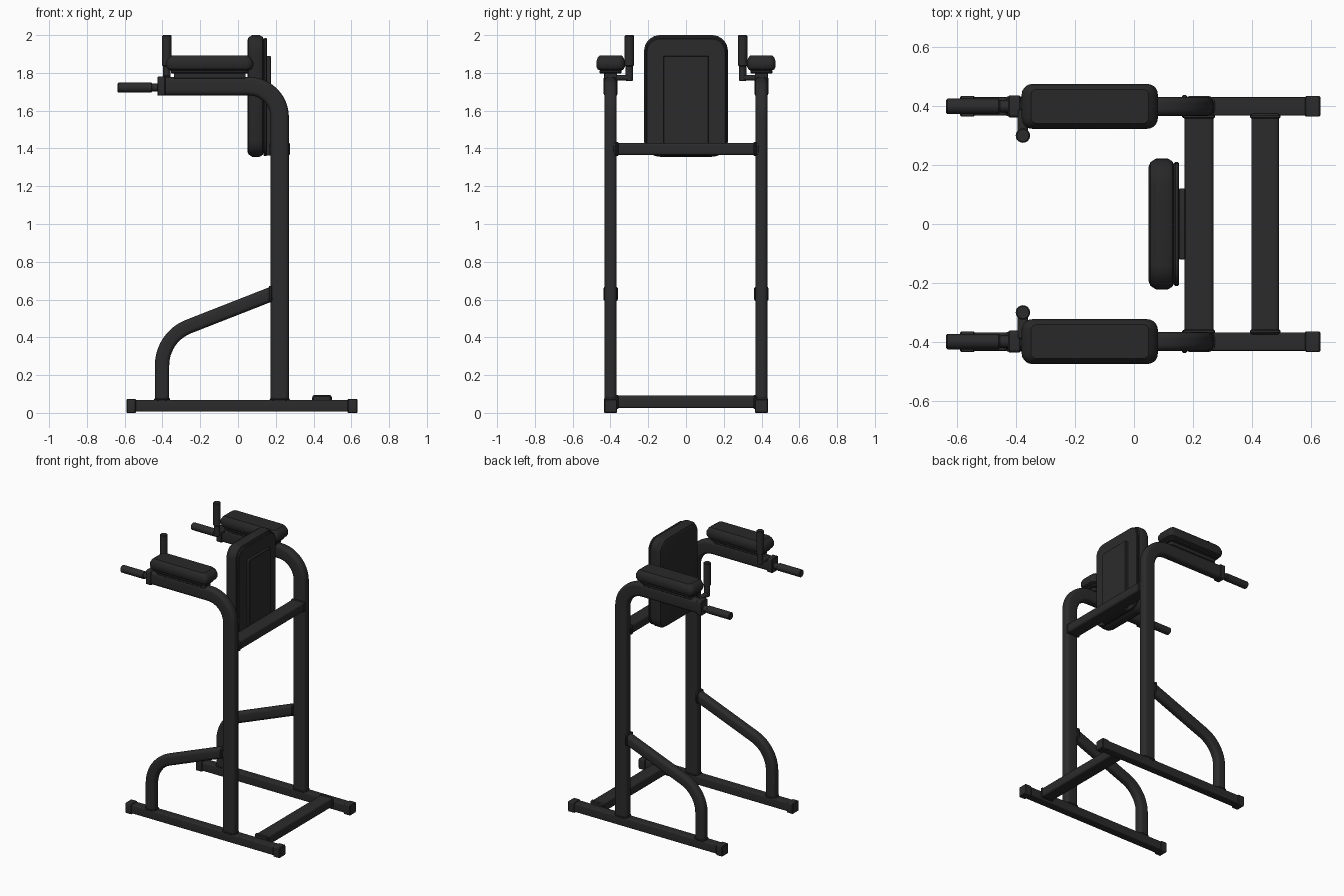
import bpy, bmesh, math
from mathutils import Vector

if "Cube" in bpy.data.objects:
    bpy.data.objects.remove(bpy.data.objects["Cube"])


def material(name, value):
    m = bpy.data.materials.new(name)
    m.diffuse_color = (value, value, value, 1)
    m.use_nodes = True
    m.node_tree.nodes["Principled BSDF"].inputs["Base Color"].default_value = m.diffuse_color
    return m


FRAME = material("black_steel", 0.024)
PAD = material("black_padding", 0.022)


def rounded_rect(a, b, r, seg=5):
    """Outline of a rounded rectangle with half sizes a, b."""
    r = min(r, a, b) * 0.999
    pts = []
    for i, (sx, sy) in enumerate(((1, 1), (-1, 1), (-1, -1), (1, -1))):
        for k in range(seg + 1):
            t = math.radians(90 * i + 90 * k / seg)
            pts.append((sx * (a - r) + r * math.cos(t), sy * (b - r) + r * math.sin(t)))
    return pts


def skin(name, rings, mat):
    """Skin a list of matching rings and cap both ends."""
    bm = bmesh.new()
    loops = [[bm.verts.new(p) for p in ring] for ring in rings]
    n = len(loops[0])
    for lo, hi in zip(loops, loops[1:]):
        for i in range(n):
            j = (i + 1) % n
            bm.faces.new((lo[i], lo[j], hi[j], hi[i]))
    bm.faces.new(loops[0][::-1])
    bm.faces.new(loops[-1])
    bmesh.ops.recalc_face_normals(bm, faces=bm.faces)
    me = bpy.data.meshes.new(name)
    bm.to_mesh(me)
    bm.free()
    me.materials.append(mat)
    ob = bpy.data.objects.new(name, me)
    bpy.context.collection.objects.link(ob)
    bpy.ops.object.select_all(action='DESELECT')
    ob.select_set(True)
    bpy.context.view_layer.objects.active = ob
    bpy.ops.object.shade_smooth_by_angle(angle=math.radians(32))
    return ob


def loft(name, axis, centre, layers, mat=FRAME, seg=5):
    """Stack of (position, half_a, half_b, radius) outlines along an axis.
    Section axes: X -> (y, z), Y -> (x, z), Z -> (x, y)."""
    c = Vector(centre)
    rings = []
    for pos, a, b, r in layers:
        ring = []
        for u, v in rounded_rect(a, b, r, seg):
            p = {'X': (pos, u, v), 'Y': (u, pos, v), 'Z': (u, v, pos)}[axis]
            ring.append(c + Vector(p))
        rings.append(ring)
    return skin(name, rings, mat)


def bar(name, axis, centre, start, end, a, b, r, mat=FRAME, edge=0.004):
    """Straight bar with softened ends."""
    e = edge
    return loft(name, axis, centre, [(start, a - e, b - e, r), (start + e, a, b, r),
                                     (end - e, a, b, r), (end, a - e, b - e, r)], mat)


def bent_tube(name, path, y, half_w, half_y, r):
    """Sweep a rounded tube along an (x, z) path."""
    rings = []
    for i, (x, z) in enumerate(path):
        p, q = path[max(i - 1, 0)], path[min(i + 1, len(path) - 1)]
        t = Vector((q[0] - p[0], q[1] - p[1])).normalized()
        rings.append([(x - t.y * u, y + v, z + t.x * u)
                      for u, v in rounded_rect(half_w, half_y, r)])
    return skin(name, rings, FRAME)


def arc(cx, cz, r, a0, a1, n=12):
    return [(cx + r * math.cos(math.radians(a0 + (a1 - a0) * k / n)),
             cz + r * math.sin(math.radians(a0 + (a1 - a0) * k / n))) for k in range(n + 1)]


# Centre lines of the upright with its forward arm, and of the lower brace
post_path = [(0.221, 0.06)] + arc(0.056, 1.565, 0.165, 0, 90) + [(-0.41, 1.73)]
brace_path = [(-0.402, 0.06)] + arc(-0.182, 0.252, 0.22, 180, 111.8) + [(0.19, 0.634)]

for s, side in ((-1, "near"), (1, "far")):
    y = 0.399 * s
    # Floor rail and its end caps
    bar(side + "_floor_rail", 'X', (0, y, 0.038), -0.57, 0.61, 0.031, 0.031, 0.006)
    for n, (x0, x1) in enumerate(((-0.59, -0.54), (0.58, 0.632))):
        bar(f"{side}_rail_cap_{n}", 'X', (0, y, 0.0365), x0, x1, 0.035, 0.0365, 0.006)

    # Upright, brace and joint collars
    bent_tube(side + "_upright", post_path, y, 0.0485, 0.032, 0.022)
    bent_tube(side + "_brace", brace_path, y, 0.038, 0.031, 0.022)
    bar(side + "_upright_collar", 'Z', (0.221, y, 0), 0.066, 0.078, 0.053, 0.035, 0.022)
    bar(side + "_brace_foot_collar", 'Z', (-0.402, y, 0), 0.066, 0.078, 0.042, 0.034, 0.02)
    bar(side + "_brace_top_collar", 'X', (0, y, 0.63), 0.163, 0.18, 0.039, 0.043, 0.02)

    # Arm cap, forward handle and its grip
    bar(side + "_arm_cap", 'X', (0, y, 1.73), -0.427, -0.385, 0.037, 0.051, 0.012)
    bar(side + "_handle_rod", 'X', (0, y, 1.722), -0.48, -0.41, 0.021, 0.021, 0.021)
    bar(side + "_handle_grip", 'X', (0, y, 1.722), -0.637, -0.455, 0.026, 0.026, 0.026)

    # Upright grip on its side peg
    yg = 0.3 * s
    lo, hi = sorted((0.29 * s, 0.39 * s))
    bar(side + "_grip_peg", 'Y', (-0.377, 0, 1.774), lo, hi, 0.018, 0.015, 0.015)
    bar(side + "_grip_rod", 'Z', (-0.377, yg, 0), 1.757, 1.86, 0.019, 0.019, 0.019)
    bar(side + "_upright_grip", 'Z', (-0.377, yg, 0), 1.835, 2.0, 0.0245, 0.0245, 0.0245)

    # Forearm pad with backing plate and mount
    loft(side + "_arm_pad", 'Z', (-0.15, y, 0),
         [(1.812, 0.205, 0.057, 0.02), (1.82, 0.222, 0.07, 0.03), (1.835, 0.231, 0.076, 0.036),
          (1.858, 0.231, 0.076, 0.036), (1.88, 0.218, 0.069, 0.03), (1.893, 0.2, 0.058, 0.02)], PAD)
    bar(side + "_arm_pad_plate", 'Z', (-0.15, y, 0), 1.797, 1.814, 0.205, 0.058, 0.02)
    bar(side + "_arm_pad_mount", 'Z', (-0.15, y, 0), 1.77, 1.8, 0.19, 0.034, 0.006)

# Crossbars joining the two sides
bar("rear_floor_crossbar", 'Y', (0.445, 0, 0.058), -0.375, 0.375, 0.047, 0.033, 0.012)
bar("upper_crossbar", 'Y', (0.221, 0, 1.397), -0.385, 0.385, 0.049, 0.033, 0.014)
for s, side in ((-1, "near"), (1, "far")):
    for name, x, z, a, b in (("floor", 0.445, 0.058, 0.052, 0.037), ("upper", 0.221, 1.397, 0.054, 0.037)):
        lo, hi = sorted((0.358 * s, 0.372 * s))
        bar(f"{side}_{name}_crossbar_collar", 'Y', (x, 0, z), lo, hi, a, b, 0.014)

# Back cushion, backing plate and mounting plate
loft("back_pad", 'X', (0, 0, 1.678),
     [(0.05, 0.195, 0.295, 0.06), (0.056, 0.21, 0.31, 0.075), (0.075, 0.222, 0.322, 0.085),
      (0.115, 0.222, 0.322, 0.085), (0.131, 0.212, 0.312, 0.075), (0.137, 0.198, 0.298, 0.06)], PAD, 8)
bar("back_plate", 'X', (0, 0, 1.672), 0.136, 0.153, 0.21, 0.312, 0.07)
bar("back_mount", 'X', (0, 0, 1.626), 0.15, 0.175, 0.12, 0.264, 0.006)
